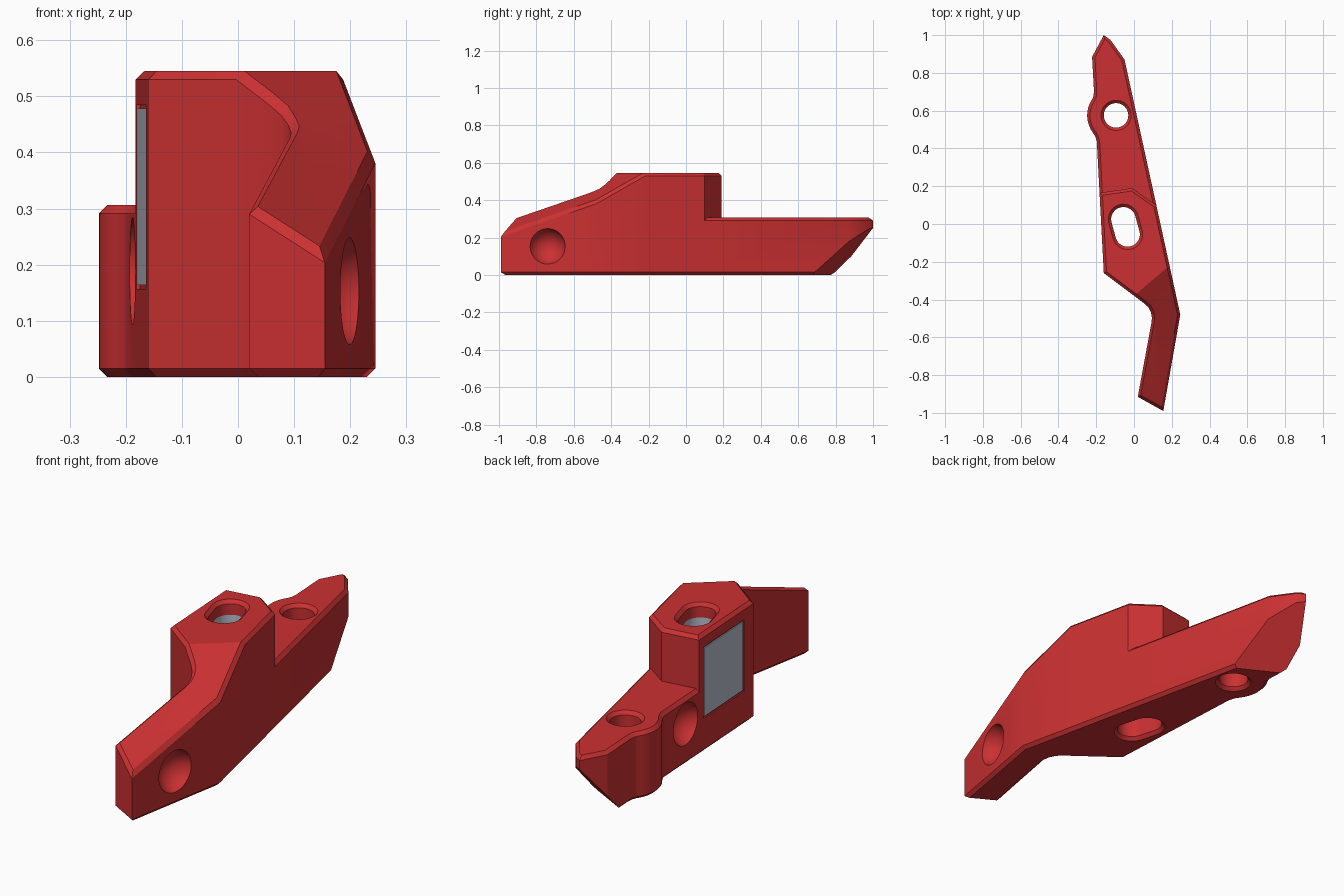
import bpy, bmesh, math
from mathutils import Vector, Matrix

if "Cube" in bpy.data.objects:
    bpy.data.objects.remove(bpy.data.objects["Cube"])

Z_LOW, Z_HIGH, CH = 0.306, 0.545, 0.015


def material(name, rgb):
    m = bpy.data.materials.new(name)
    m.diffuse_color = (*rgb, 1)
    m.use_nodes = True
    m.node_tree.nodes["Principled BSDF"].inputs["Base Color"].default_value = m.diffuse_color
    return m


RED = material("red plastic", (0.60, 0.03, 0.032))
GREY = material("grey metal", (0.48, 0.52, 0.60))


def make_object(name, bm):
    bmesh.ops.recalc_face_normals(bm, faces=bm.faces[:])
    me = bpy.data.meshes.new(name)
    bm.to_mesh(me)
    bm.free()
    ob = bpy.data.objects.new(name, me)
    bpy.context.collection.objects.link(ob)
    me.materials.append(RED)
    me.materials.append(GREY)
    return ob


def wall_x(y):
    # straight left wall
    return -0.16 - 0.0529 * (y + 0.26)


def right_x(y):
    # straight right wall
    return -0.05 + (0.87 - y) * 0.2185


# ---- main body: outline walls, two flat tops, two sloping arm tops ----
hole_c = Vector((-0.095, 0.575))
A = Vector((right_x(-0.22), -0.22, Z_HIGH))
B = Vector((0.0, -0.38, Z_HIGH))
C = Vector((right_x(-0.48), -0.48, 0.397))
n = (B - A).cross(C - A)


def slope_z(x, y):
    return A.z - (n.x * (x - A.x) + n.y * (y - A.y)) / n.z


def arm_z(x, y):
    return 0.451 - 0.408 * (x - 0.095) + 0.42 * (y + 0.498)


bulge = [(hole_c.x + 0.153 * math.cos(math.radians(a)),
          hole_c.y + 0.153 * math.sin(math.radians(a))) for a in range(145, 216, 7)]
rear = ([(right_x(0.87), 0.87), (-0.125, 0.975), (-0.16, 1.0), (-0.222, 0.885),
         (-0.212, 0.705), (-0.214, 0.68)] + bulge + [(-0.206, 0.465), (wall_x(0.44), 0.44)])
step_left, step_mid, step_right = (wall_x(0.165), 0.165), (-0.01, 0.19), (right_x(0.1), 0.1)
fillet = [(0.055, -0.421), (0.077, -0.442), (0.09, -0.468)]
inner, bend = (0.095, -0.498), (0.092, -0.525)
tip_in, tip_out = (0.02, -0.915), (0.155, -0.99)

outline = []          # (x, y, low top or None, high top or None)
outline += [(x, y, Z_LOW, None) for x, y in rear]
outline += [(*step_left, Z_LOW, Z_HIGH), (-0.16, -0.26, None, Z_HIGH), (B.x, B.y, None, Z_HIGH)]
outline += [(x, y, None, slope_z(x, y)) for x, y in fillet]
outline += [(x, y, None, arm_z(x, y)) for x, y in (inner, bend, tip_in, tip_out)]
outline += [(C.x, C.y, None, C.z), (A.x, A.y, None, A.z), (*step_right, Z_LOW, Z_HIGH)]

bm = bmesh.new()
bot, low, high = [], [], []
for x, y, zl, zh in outline:
    bot.append(bm.verts.new((x, y, 0)))
    low.append(bm.verts.new((x, y, zl)) if zl is not None else None)
    high.append(bm.verts.new((x, y, zh)) if zh is not None else None)
N, R = len(outline), len(rear)
for i in range(N):
    j = (i + 1) % N
    if high[i] and high[j]:
        ring = [bot[i], bot[j], low[j], high[j], high[i], low[i]]
        bm.faces.new([v for v in ring if v])
    else:
        bm.faces.new([bot[i], bot[j], low[j], low[i]])
bm.faces.new(bot)
ml, mh = bm.verts.new((*step_mid, Z_LOW)), bm.verts.new((*step_mid, Z_HIGH))
L, Q = R, N - 1                       # step ends on the left and right walls
iB, iI, iC, iA = R + 2, R + 6, N - 3, N - 2
bm.faces.new([low[Q]] + low[:R + 1] + [ml])
bm.faces.new([low[L], ml, mh, high[L]])
bm.faces.new([ml, low[Q], high[Q], mh])
bm.faces.new(high[L:iB + 1] + [high[iA], high[Q], mh])
bm.faces.new(high[iB:iI + 1] + [high[iC], high[iA]])
bm.faces.new(high[iI:iC + 1])
bmesh.ops.recalc_face_normals(bm, faces=bm.faces[:])

# chamfer around every top and bottom rim
bm.normal_update()
rim = []
for e in bm.edges:
    if len(e.link_faces) == 2:
        a, b = sorted(abs(f.normal.z) for f in e.link_faces)
        if a < 0.3 and b > 0.5 and e.calc_face_angle_signed() > 0:
            rim.append(e)
bmesh.ops.bevel(bm, geom=rim, offset=CH, offset_type='OFFSET', segments=1,
                profile=0.5, affect='EDGES', clamp_overlap=False)

# slanted cut under the rear tip
cut = bmesh.ops.bisect_plane(bm, geom=bm.verts[:] + bm.edges[:] + bm.faces[:], dist=1e-5,
                             plane_co=(-0.012, 0.69, 0.016),
                             plane_no=(0.467 * 1.15, 0.884 * 1.15, -1), clear_outer=True)
bmesh.ops.contextual_create(bm, geom=[g for g in cut['geom_cut']
                                      if isinstance(g, bmesh.types.BMEdge)])
body = make_object("main_body", bm)


# ---- cutters ----
def hole_cutter(name, c1, c2, r, top, grey=None):
    """Vertical round or slotted hole, flared at both ends."""
    c1, c2 = Vector(c1), Vector(c2)
    ang = math.atan2(c1.y - c2.y, c1.x - c2.x)
    levels = [(-0.01, r + CH + 0.01), (CH, r), (top - CH, r), (top + 0.01, r + CH + 0.01)]
    if grey:
        levels[2:2] = [(grey[0], r), (grey[1], r)]
    bm = bmesh.new()
    rings = []
    for z, rad in levels:
        ring = []
        for c, start in ((c1, ang - math.pi / 2), (c2, ang + math.pi / 2)):
            for k in range(17 if c1 != c2 else 16):
                t = start + math.pi * k / 16
                ring.append(bm.verts.new((c.x + rad * math.cos(t), c.y + rad * math.sin(t), z)))
        rings.append(ring)
    for s, (a, b) in enumerate(zip(rings, rings[1:])):
        for i in range(len(a)):
            j = (i + 1) % len(a)
            f = bm.faces.new((a[i], a[j], b[j], b[i]))
            f.material_index = 1 if grey and s == 2 else 0
    bm.faces.new(rings[0])
    bm.faces.new(rings[-1])
    return make_object(name, bm)


def dimple_cutter(name, co):
    bm = bmesh.new()
    bmesh.ops.create_uvsphere(bm, u_segments=40, v_segments=20, radius=0.1,
                              matrix=Matrix.Translation(co))
    return make_object(name, bm)


def wall_plate(name, y0, y1, z0, z1, d0, d1, mat=0):
    """Thin box following the left wall, d0..d1 measured outward from it."""
    bm = bmesh.new()
    v = [bm.verts.new((wall_x(y) - d, y, z))
         for z in (z0, z1) for y, d in ((y0, d0), (y1, d0), (y1, d1), (y0, d1))]
    for q in ((0, 1, 2, 3), (4, 5, 6, 7), (0, 1, 5, 4), (1, 2, 6, 5), (2, 3, 7, 6), (3, 0, 4, 7)):
        bm.faces.new([v[i] for i in q]).material_index = mat
    return make_object(name, bm)


cutters = [
    hole_cutter("rear_hole_cutter", hole_c, hole_c, 0.065, Z_LOW),
    hole_cutter("slot_cutter", (-0.056, 0.025), (-0.034, -0.055), 0.065, Z_HIGH, (0.16, 0.48)),
    dimple_cutter("arm_dimple_cutter", (0.229, -0.745, 0.153)),
    dimple_cutter("side_dimple_cutter", (wall_x(0.27) - 0.03, 0.27, 0.188)),
    wall_plate("panel_pocket_cutter", -0.187, 0.13, 0.157, 0.485, -0.006, 0.02),
]
bpy.context.view_layer.objects.active = body
body.select_set(True)
for c in cutters:
    c.hide_render = True
    mod = body.modifiers.new(c.name, 'BOOLEAN')
    mod.operation, mod.solver, mod.object = 'DIFFERENCE', 'EXACT', c
    bpy.ops.object.modifier_apply(modifier=mod.name)
    bpy.data.objects.remove(c)
bpy.ops.object.shade_smooth_by_angle(angle=math.radians(25))

# ---- grey insert panel set into the left wall ----
wall_plate("side_panel", -0.18, 0.123, 0.164, 0.478, -0.008, -0.001, 1)
